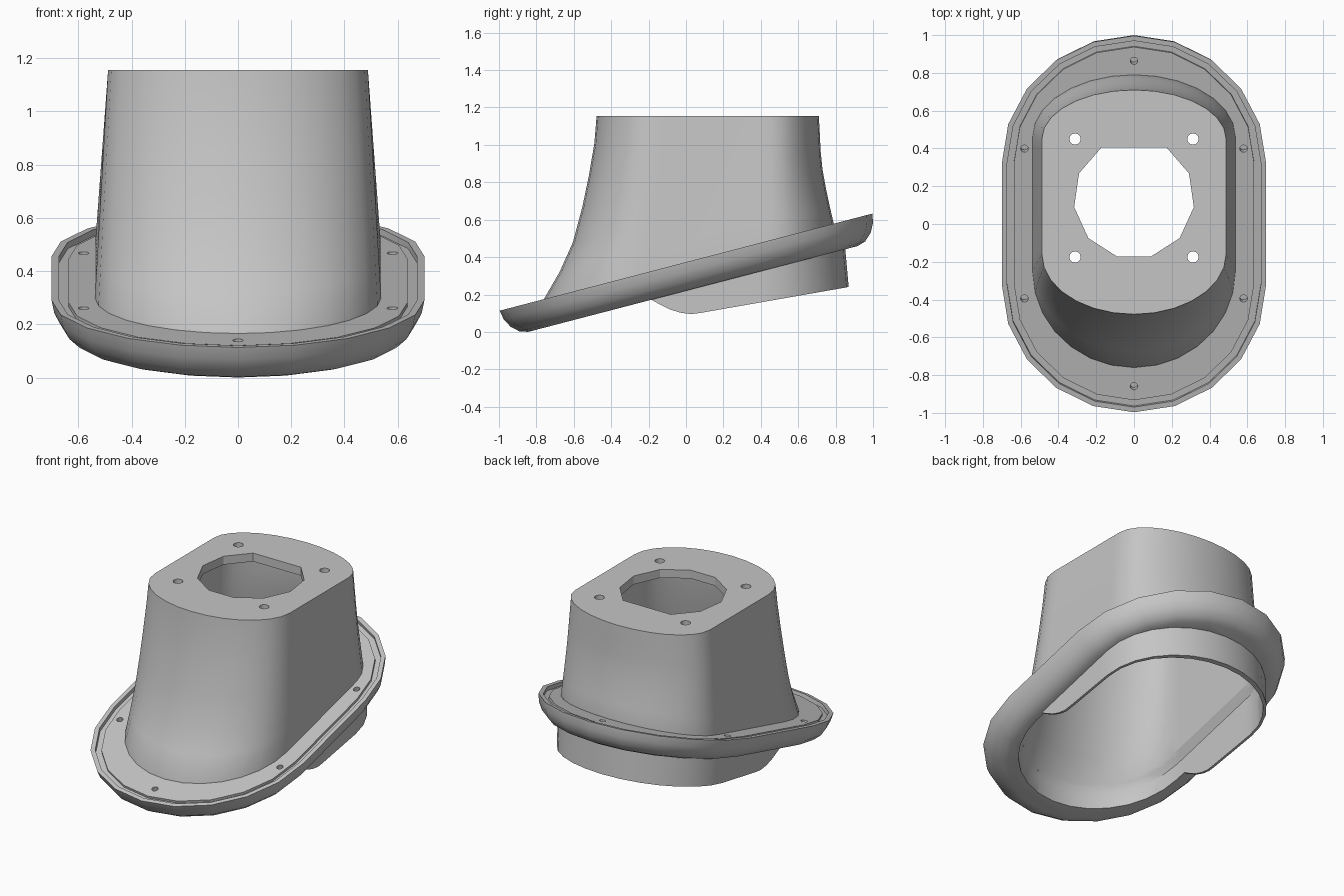
import bpy, bmesh
from math import sin, cos, pi, radians, tan
from mathutils import Matrix, Vector

if "Cube" in bpy.data.objects:
    bpy.data.objects.remove(bpy.data.objects["Cube"], do_unlink=True)

TILT = radians(14.6)
MID_Z = 0.373
TOP_Z = 1.155
FLANGE_FRAME = Matrix.Translation((0, 0, MID_Z)) @ Matrix.Rotation(TILT, 4, 'X')

grey = bpy.data.materials.new("plain grey")
grey.use_nodes = True
grey.diffuse_color = (0.56, 0.56, 0.56, 1)
grey.node_tree.nodes["Principled BSDF"].inputs["Base Color"].default_value = grey.diffuse_color


def plane_z(y):
    return MID_Z + y * tan(TILT)


def loft(name, rings, strip_caps=True, frame=Matrix()):
    """Closed solid through equal rings; strip caps join mirrored points."""
    bm = bmesh.new()
    loops = [[bm.verts.new(frame @ Vector(p)) for p in ring] for ring in rings]
    n = len(loops[0])
    for a, b in zip(loops, loops[1:]):
        for i in range(n):
            j = (i + 1) % n
            bm.faces.new((a[i], a[j], b[j], b[i]))
    for cap in (loops[0], loops[-1]):
        if not strip_caps:
            bm.faces.new(cap)
            continue
        for i in range(n // 2):
            ids = dict.fromkeys((i, i + 1, n - i - 1, (n - i) % n))
            bm.faces.new([cap[k] for k in ids])
    bmesh.ops.recalc_face_normals(bm, faces=bm.faces)
    mesh = bpy.data.meshes.new(name)
    bm.to_mesh(mesh)
    bm.free()
    mesh.materials.append(grey)
    obj = bpy.data.objects.new(name, mesh)
    bpy.context.collection.objects.link(obj)
    return obj


def prism(points, low, high, frame=Matrix()):
    return loft("cutter", [[(x, y, z) for x, y in points] for z in (low, high)], False, frame)


def circle(cx, cy, r, n=12):
    return [(cx + r * cos(2 * pi * i / n), cy + r * sin(2 * pi * i / n)) for i in range(n)]


def mirrored(half):
    return half + [(-x, y) for x, y in half[-2:0:-1]]


def outline(width, front, back, s_front, s_back, steps=7):
    """Straight-sided oval starting at the front centre."""
    def arc(start, end, i):
        a = i / steps * pi / 2
        return (width * sin(a), start + (end - start) * cos(a))
    half = [arc(s_front, front, i) for i in range(steps)]
    half += [(width, s_front + (s_back - s_front) * i / 12) for i in range(13)]
    half += [arc(s_back, back, i) for i in range(steps - 1, -1, -1)]
    return mirrored(half)


def stadium(inset, depth):
    r, straight = 0.7 - inset, 0.33
    half = [(r * sin(i * pi / 10), -straight - r * cos(i * pi / 10)) for i in range(6)]
    half += [(x, -y) for x, y in reversed(half)]
    return [(x, y, depth) for x, y in mirrored(half)]


def cut(obj, cutters):
    bpy.context.view_layer.objects.active = obj
    for cutter in cutters:
        mod = obj.modifiers.new("cut", 'BOOLEAN')
        mod.operation, mod.solver, mod.object = 'DIFFERENCE', 'EXACT', cutter
        bpy.ops.object.modifier_apply(modifier=mod.name)


# Height fraction, front y, back y of the tapering housing
SECTIONS = [(0, -0.76, 0.79), (0.15, -0.675, 0.77), (0.31, -0.605, 0.75), (0.5, -0.555, 0.73),
            (0.67, -0.52, 0.72), (0.85, -0.49, 0.715), (1, -0.478, 0.71)]


def housing_rings(inset, top):
    base, rings = None, []
    for t, front, back in SECTIONS:
        pts = outline(0.537 - 0.049 * t - inset, front + inset, back - inset,
                      -0.25 + 0.09 * t, 0.46 - 0.01 * t)
        base = base or pts
        rings.append([(x, y, plane_z(b[1]) + t * (top - plane_z(b[1])))
                      for (x, y), b in zip(pts, base)])
    return rings


def skirt_outline(inset, back=0.85):
    return outline(0.56 - inset, -0.765 + inset, back - inset, -0.25, 0.42)


def skirt_bottom(y):
    curve = 0.095 + (0.175 * (y - 0.04) if y > 0.04 else 1.6 * (y - 0.04) ** 2)
    return min(plane_z(y) - 0.145, curve)


# Hollow interior shared by all parts
cavity = loft("cavity_cutter",
              [[(x, y, -0.3) for x, y in skirt_outline(0.016, 0.87)],
               [(x, y, plane_z(y) - 0.05) for x, y in skirt_outline(0.016)]]
              + housing_rings(0.03, TOP_Z - 0.055))

# Housing with flat-sided opening and four bolt holes
rings = housing_rings(0, TOP_Z)
housing = loft("housing", [[(x, y, z - 0.02) for x, y, z in rings[0]]] + rings)
opening = [(0.32 * cos(pi / 2 + 2 * pi * i / 11), 0.135 + 0.32 * sin(pi / 2 + 2 * pi * i / 11))
           for i in range(1, 11)]
top_cutters = [prism(opening, 1.0, 1.3)]
top_cutters += [prism(circle(sx * 0.312, y, 0.03), 1.0, 1.3) for sx in (-1, 1) for y in (-0.175, 0.45)]
cut(housing, [cavity] + top_cutters)

# Tilted flange with rounded underside, seal groove and screw holes
PROFILE = [(0.12, -0.148), (0.075, -0.134), (0.035, -0.097), (0.01, -0.05), (0, 0),
           (0.028, 0), (0.028, -0.025), (0.064, -0.025), (0.064, -0.009)]
flange = loft("flange", [stadium(i, d) for i, d in PROFILE], frame=FLANGE_FRAME)
spots = [(0, 0.89), (0, -0.89)] + [(sx * 0.58, sy * 0.41) for sx in (-1, 1) for sy in (-1, 1)]
screw_cutters = [prism(circle(x, y, 0.02), -0.06, 0.05, FLANGE_FRAME) for x, y in spots]
cut(flange, [cavity] + screw_cutters)

# Thin skirt below the rear of the flange
skirt = loft("skirt", [[(x, y, skirt_bottom(y)) for x, y in skirt_outline(0, 0.87)],
                       [(x, y, plane_z(y) - 0.135) for x, y in skirt_outline(0)]])
cut(skirt, [cavity])

for cutter in [cavity] + top_cutters + screw_cutters:
    bpy.data.objects.remove(cutter, do_unlink=True)

bpy.ops.object.select_all(action='DESELECT')
for part in (housing, flange, skirt):
    part.select_set(True)
bpy.context.view_layer.objects.active = housing
bpy.ops.object.shade_smooth_by_angle(angle=radians(32))
